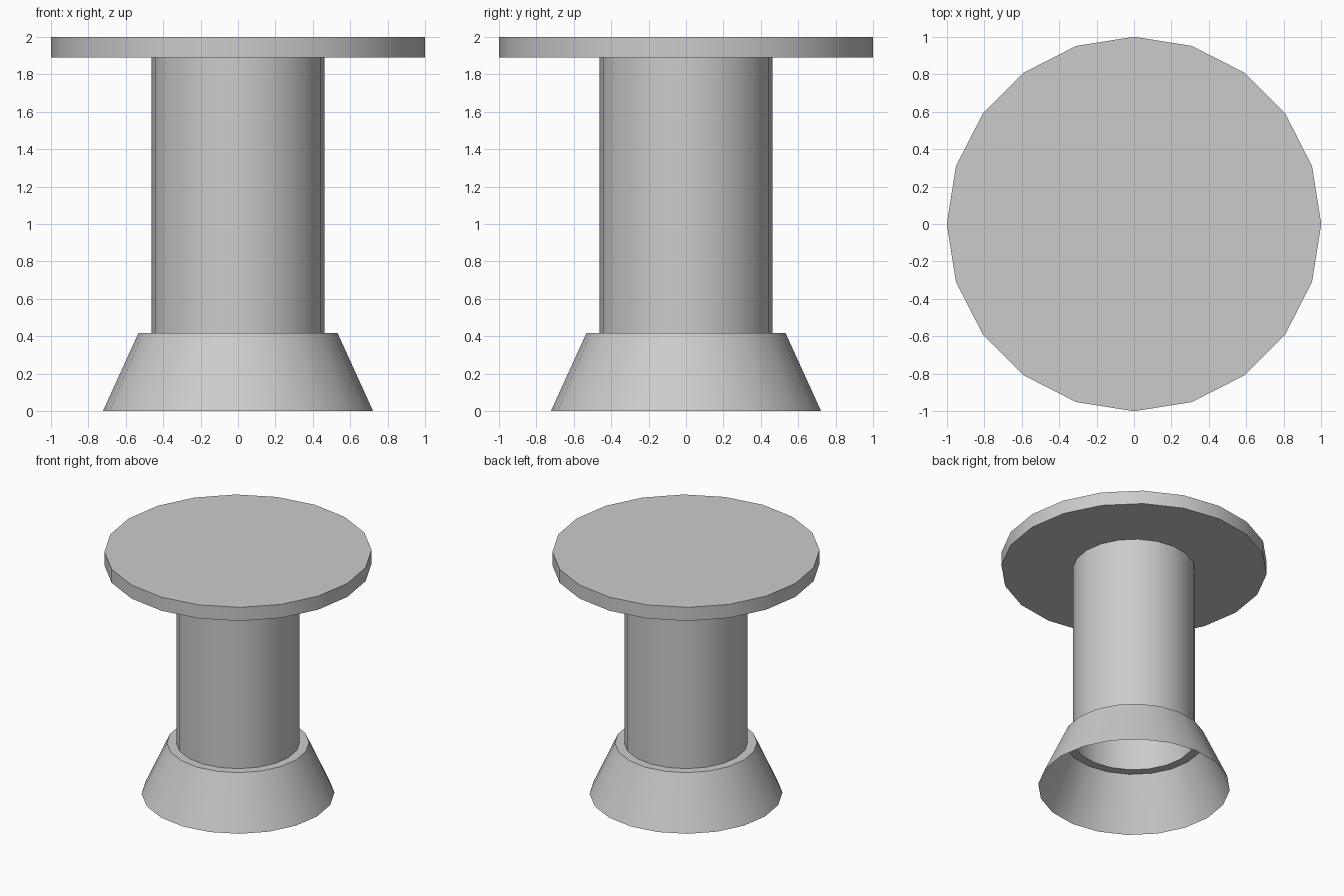
import bpy, bmesh, math

if "Cube" in bpy.data.objects:
    bpy.data.objects.remove(bpy.data.objects["Cube"])

SIDES = 20


def lathe(name, profile):
    """Revolve (radius, z) points around z; radius 0 closes with a flat cap."""
    bm = bmesh.new()
    rings = []
    for r, z in profile:
        rings.append([bm.verts.new((r * math.cos(2 * math.pi * i / SIDES),
                                    r * math.sin(2 * math.pi * i / SIDES), z))
                      for i in range(SIDES)])
    for a, b in zip(rings, rings[1:]):
        for i in range(SIDES):
            j = (i + 1) % SIDES
            bm.faces.new((a[i], a[j], b[j], b[i]))
    bm.faces.new(rings[-1])
    mesh = bpy.data.meshes.new(name)
    bm.to_mesh(mesh)
    bm.free()
    obj = bpy.data.objects.new(name, mesh)
    bpy.context.collection.objects.link(obj)
    bpy.context.view_layer.objects.active = obj
    obj.select_set(True)
    bpy.ops.object.shade_smooth_by_angle(angle=math.radians(30))
    return obj


# Hollow pedestal: open flared foot, ledge, column, overhanging round top
lathe("pedestal_table", [
    (0.722, 0.0), (0.532, 0.417),      # flared foot
    (0.462, 0.417), (0.462, 1.888),    # ledge and column
    (1.0, 1.888), (1.0, 2.0),          # underside and rim of the top
])
